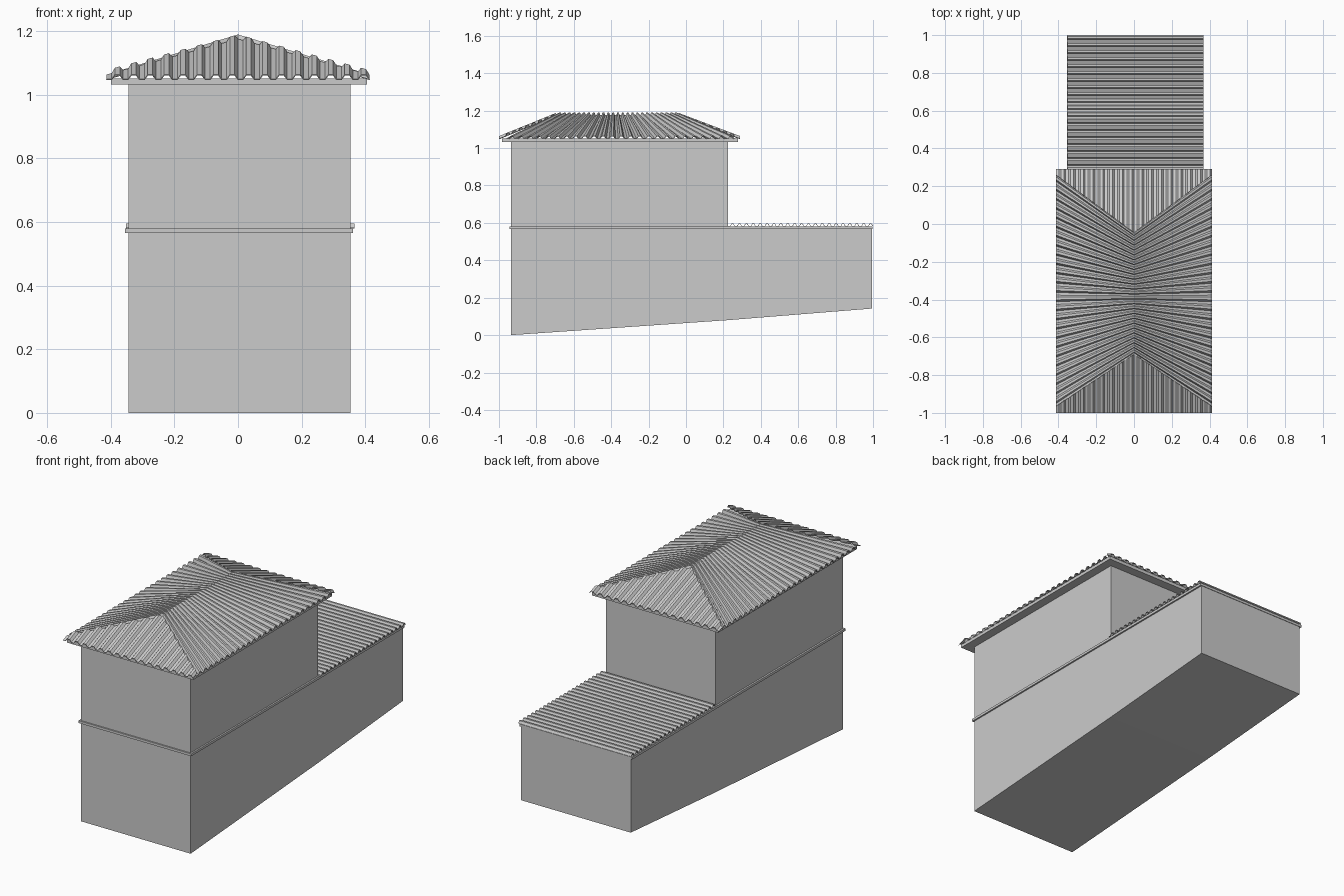
import bpy
from mathutils import Vector

if "Cube" in bpy.data.objects:
    bpy.data.objects.remove(bpy.data.objects["Cube"])


def make_object(name, verts, faces):
    mesh = bpy.data.meshes.new(name)
    mesh.from_pydata(verts, [], faces)
    mesh.update()
    obj = bpy.data.objects.new(name, mesh)
    bpy.context.collection.objects.link(obj)
    return obj


def box(name, lo, hi):
    lo, hi = Vector(lo), Vector(hi)
    bpy.ops.mesh.primitive_cube_add(size=1, location=(lo + hi) / 2)
    obj = bpy.context.object
    obj.name = name
    obj.scale = hi - lo
    return obj


def wave(count):
    """Trapezoid corrugation: (position 0..1, height 0..1) pairs."""
    steps = [(0.0, 0), (0.3, 0), (0.5, 1), (0.8, 1)]
    pts = [((i + t) / count, h) for i in range(count) for t, h in steps]
    return pts + [(1.0, 0)]


def sheet(name, rows, amp):
    """Corrugated sheet from (lower point, upper point, wave height) rows."""
    verts, faces = [], []
    for low, high, h in rows:
        up = Vector((0, 0, amp * h))
        verts += [Vector(low) + up, Vector(high) + up]
    for i in range(0, len(verts) - 2, 2):
        quad = [i, i + 1, i + 3, i + 2]
        a, b, c, d = (verts[k] for k in quad)
        if (c - a).cross(d - b).z < 0:
            quad.reverse()
        faces.append(quad)
    obj = make_object(name, verts, faces)
    mod = obj.modifiers.new("thickness", 'SOLIDIFY')
    mod.thickness = 0.003
    mod.offset = -1
    return obj


def lerp(a, b, t):
    return a + (b - a) * t


# Stepped walls with a sloping base, extruded across x
X0, X1 = -0.345, 0.353
profile = [(-0.935, 0), (0.225, 0.08), (0.995, 0.142), (0.995, 0.575),
           (0.225, 0.575), (0.225, 1.04), (-0.935, 1.04)]
n = len(profile)
verts = [(x, y, z) for x in (X1, X0) for y, z in profile]
faces = [list(range(n)), list(range(2 * n - 1, n - 1, -1))]
faces += [[i, i + n, (i + 1) % n + n, (i + 1) % n] for i in range(n)]
make_object("walls", verts, faces)

# Floor band and eave slab
box("floor_band", (-0.355, -0.943, 0.566), (0.362, 0.998, 0.58))
box("eave_slab", (-0.40, -0.985, 1.033), (0.405, 0.278, 1.052))

# Lower flat corrugated roof
rows = []
for t, h in wave(21):
    y = lerp(0.225, 1.0, t)
    rows.append(((-0.352, y, 0.583), (0.367, y, 0.583), h))
sheet("lower_roof", rows, 0.013)

# Upper hip roof
EAVE, RIDGE, AMP, HALF = 1.05, 1.176, 0.014, 0.413
RIDGE_Y = (-0.69, -0.045)
HIP_Y = (-0.965, 0.26)
EDGE_Y = (-1.0, 0.29)

# Long slopes: ribs fan out from ridge to eave
for name, s in (("roof_left", -1), ("roof_right", 1)):
    rows = []
    for t, h in wave(25):
        rows.append(((s * HALF, lerp(*HIP_Y, t), EAVE),
                     (0, lerp(*RIDGE_Y, t), RIDGE), h))
    sheet(name, rows, AMP)

# Hip ends: parallel ribs cut along the hips
for k, name in enumerate(("roof_front", "roof_back")):
    pts = wave(16)
    pts.append((0.5, 0))
    rows = []
    for t, h in sorted(set(pts)):
        x = lerp(-HALF, HALF, t)
        f = abs(x) / HALF
        y = lerp(RIDGE_Y[k], HIP_Y[k], f)
        z = lerp(RIDGE, EAVE, (y - RIDGE_Y[k]) / (EDGE_Y[k] - RIDGE_Y[k]))
        rows.append(((x, EDGE_Y[k], EAVE), (x, y, z), h))
    sheet(name, rows, AMP)
